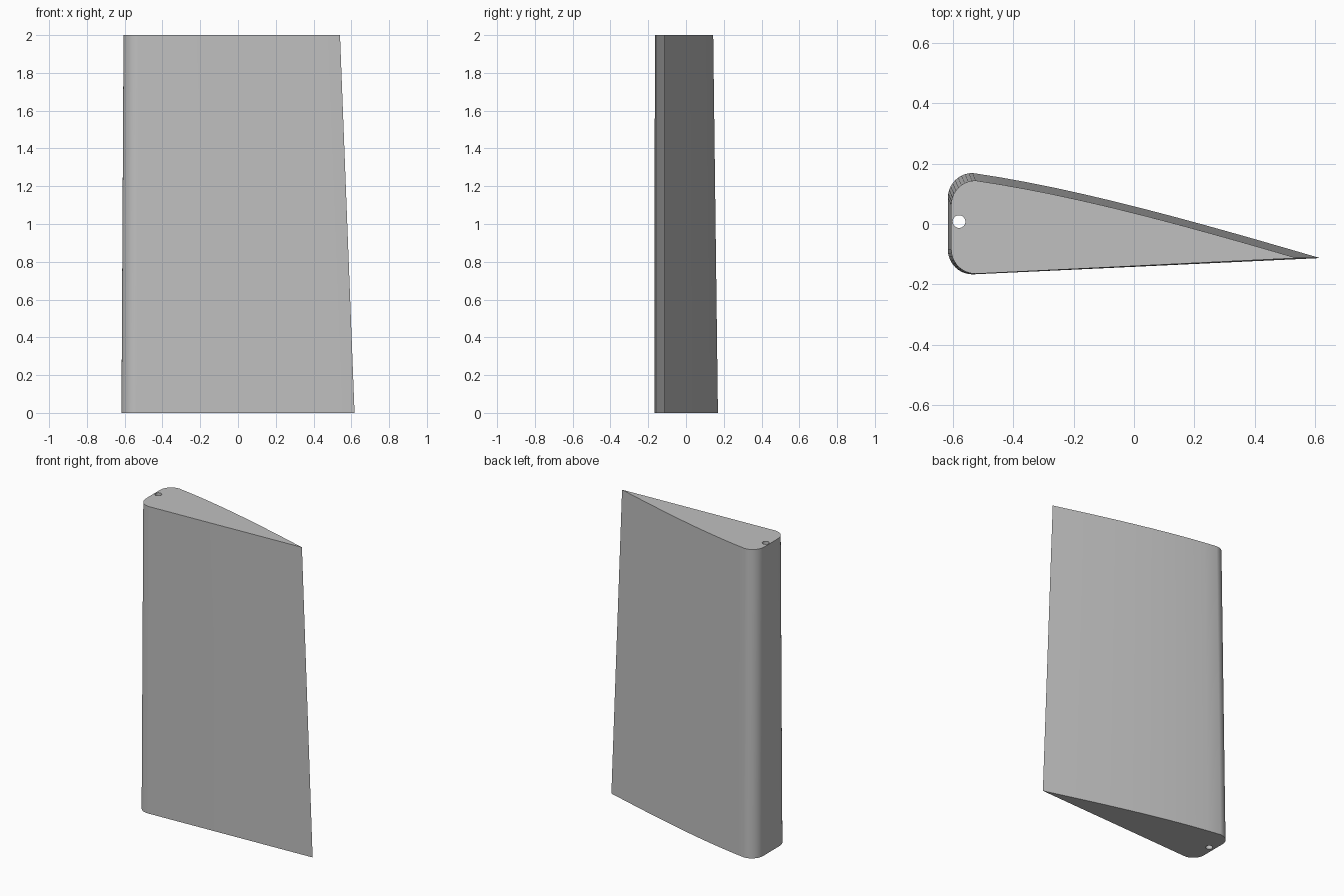
import bpy
import bmesh
from math import sin, cos, pi

cube = bpy.data.objects.get("Cube")
if cube:
    bpy.data.objects.remove(cube, do_unlink=True)

grey = bpy.data.materials.new("plain grey")
grey.use_nodes = True
grey.diffuse_color = (0.53, 0.53, 0.53, 1)
grey.node_tree.nodes["Principled BSDF"].inputs["Base Color"].default_value = grey.diffuse_color

ARC = 10


def corner(cx, cy, radius, start):
    """Quarter circle, running clockwise from the start angle."""
    return [(cx + radius * cos(start - pi / 2 * i / ARC),
             cy + radius * sin(start - pi / 2 * i / ARC)) for i in range(ARC + 1)]


def section(cx, front_y, back_y, radius, tail_x, back_curve):
    """Blunt-nosed wing section: flat front, curved back, sharp tail."""
    nose = corner(cx, front_y, radius, -pi / 2) + corner(cx, back_y, radius, pi)
    # Cubic curve from the top of the nose to the tail
    x0, y0 = nose[-1]
    x3, y3 = tail_x, -0.113
    (x1, y1), (x2, y2) = back_curve
    curve = []
    for i in range(1, 13):
        t = i / 12
        a, b, c, d = (1 - t) ** 3, 3 * t * (1 - t) ** 2, 3 * t * t * (1 - t), t ** 3
        curve.append((a * x0 + b * x1 + c * x2 + d * x3, a * y0 + b * y1 + c * y2 + d * y3))
    return nose + curve


root = section(-0.535, -0.085, 0.087, 0.082, 0.617, [(-0.18, 0.118), (0.23, 0.0)])
tip = section(-0.525, -0.084, 0.063, 0.081, 0.54, [(-0.19, 0.095), (0.17, -0.005)])

# Tapered wing body lofted between the two sections
bm = bmesh.new()
low = [bm.verts.new((x, y, 0)) for x, y in root]
high = [bm.verts.new((x, y, 2)) for x, y in tip]
for i in range(len(low)):
    j = (i + 1) % len(low)
    bm.faces.new((low[i], low[j], high[j], high[i]))
bm.faces.new(low)
bm.faces.new(high)
bmesh.ops.recalc_face_normals(bm, faces=bm.faces)
mesh = bpy.data.meshes.new("wing_panel")
bm.to_mesh(mesh)
bm.free()
mesh.materials.append(grey)
wing = bpy.data.objects.new("wing_panel", mesh)
bpy.context.collection.objects.link(wing)

# Rod hole bored along the full height near the nose
bpy.ops.mesh.primitive_cylinder_add(vertices=32, radius=0.021, depth=2.4, location=(-0.58, 0.008, 1))
cutter = bpy.context.object
cutter.name = "rod_hole_cutter"
cutter.hide_render = True
cutter.data.materials.append(grey)
bore = wing.modifiers.new("rod_hole", 'BOOLEAN')
bore.operation = 'DIFFERENCE'
bore.solver = 'EXACT'
bore.object = cutter

bpy.ops.object.select_all(action='DESELECT')
wing.select_set(True)
bpy.context.view_layer.objects.active = wing
bpy.ops.object.modifier_apply(modifier=bore.name)
bpy.data.objects.remove(cutter, do_unlink=True)
bpy.ops.object.shade_smooth_by_angle(angle=pi / 6)
